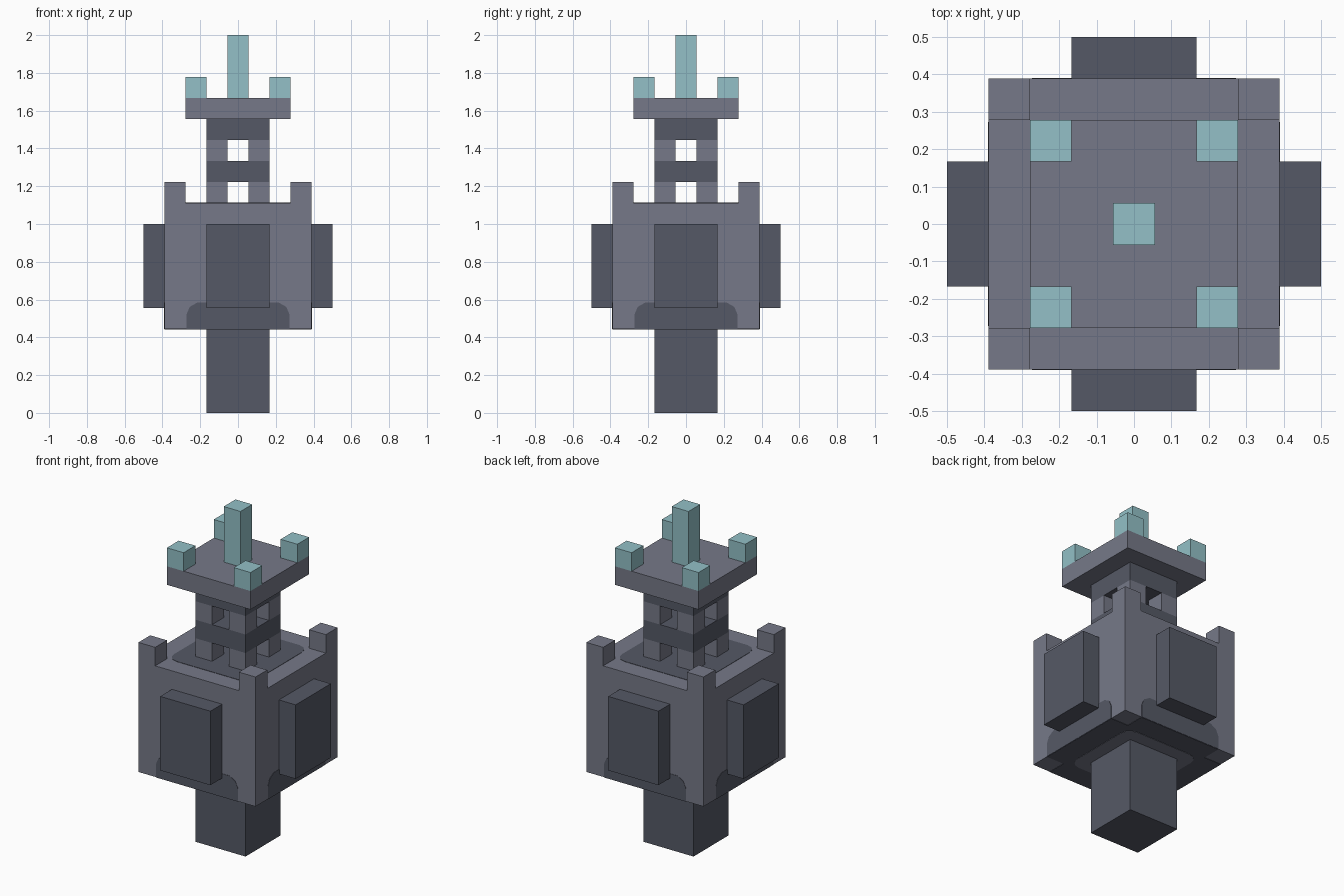
import bpy, bmesh, math
from mathutils import Matrix, Vector

cube = bpy.data.objects.get("Cube")
if cube:
    bpy.data.objects.remove(cube)

U = 1 / 9  # one block


def material(name, rgb):
    lin = [((c / 255 + 0.055) / 1.055) ** 2.4 for c in rgb] + [1]
    m = bpy.data.materials.new(name)
    m.use_nodes = True
    m.diffuse_color = lin
    m.node_tree.nodes["Principled BSDF"].inputs["Base Color"].default_value = lin
    return m


LIGHT = material("light stone", (118, 121, 136))
DARK = material("dark stone", (85, 89, 102))
TEAL = material("pale teal", (147, 192, 199))


def finish(name, bm, mat):
    bmesh.ops.recalc_face_normals(bm, faces=bm.faces)
    mesh = bpy.data.meshes.new(name)
    bm.to_mesh(mesh)
    bm.free()
    mesh.materials.append(mat)
    obj = bpy.data.objects.new(name, mesh)
    bpy.context.collection.objects.link(obj)
    return obj


def block(name, centre, half, z0, z1, mat):
    """Box in block units: centre (x, y), half sizes (x, y), bottom and top."""
    bm = bmesh.new()
    size = Vector((2 * half[0], 2 * half[1], z1 - z0)) * U
    mid = Vector((centre[0], centre[1], (z0 + z1) / 2)) * U
    bmesh.ops.create_cube(bm, size=1, matrix=Matrix.Translation(mid) @ Matrix.Diagonal(size).to_4x4())
    return finish(name, bm, mat)


def corners(name, d, z0, z1, mat):
    """Four one-block posts, one on each corner."""
    for sy, depth in ((-1, "front"), (1, "back")):
        for sx, side in ((-1, "right"), (1, "left")):
            block(f"{name}_{depth}_{side}", (sx * d, sy * d), (0.5, 0.5), z0, z1, mat)


def plate(name, pts, thick, mat, matrix):
    """Thin plate from a 2D outline in block units, raised along local z."""
    bm = bmesh.new()
    face = bm.faces.new([bm.verts.new((x * U, y * U, 0)) for x, y in pts])
    ext = bmesh.ops.extrude_face_region(bm, geom=[face])
    bmesh.ops.translate(bm, vec=(0, 0, thick),
                        verts=[v for v in ext["geom"] if isinstance(v, bmesh.types.BMVert)])
    bm.transform(matrix)
    return finish(name, bm, mat)


def rounded(h, r):
    """Square outline with rounded corners."""
    pts = []
    for i, (sx, sy) in enumerate(((1, 1), (-1, 1), (-1, -1), (1, -1))):
        for k in range(4):
            a = math.radians(90 * i + 30 * k)
            pts.append((sx * (h - r) + r * math.cos(a), sy * (h - r) + r * math.sin(a)))
    return pts


# Base column and main body
block("base_column", (0, 0), (1.5, 1.5), 0, 4, DARK)
block("body", (0, 0), (3.5, 3.5), 4, 10, LIGHT)
corners("body_corner", 3, 10, 11, LIGHT)

# Raised panels and dark lower stains on each side
stain = [(-2.45, 0), (2.45, 0), (2.45, 0.7), (2.3, 1.05), (1.95, 1.25),
         (-1.95, 1.25), (-2.3, 1.05), (-2.45, 0.7)]
for i, side in enumerate(("front", "left", "back", "right")):
    a = math.radians(90 * i)
    c = (4 * math.sin(a), -4 * math.cos(a))
    half = (1.5, 0.5) if i % 2 == 0 else (0.5, 1.5)
    block(f"panel_{side}", c, half, 5, 9, DARK)
    m = (Matrix.Rotation(a, 4, "Z") @ Matrix.Translation((0, -3.5 * U, 4 * U))
         @ Matrix.Rotation(math.pi / 2, 4, "X"))
    plate(f"stain_{side}", stain, 0.002, DARK, m)

# Stains on the top and underside of the body
plate("stain_top", rounded(2.5, 0.6), 0.002, DARK, Matrix.Translation((0, 0, 10 * U)))
cross = [(2.45, 2.45), (2.45, 3.5), (-2.45, 3.5), (-2.45, 2.45), (-3.5, 2.45), (-3.5, -2.45),
         (-2.45, -2.45), (-2.45, -3.5), (2.45, -3.5), (2.45, -2.45), (3.5, -2.45), (3.5, 2.45)]
under = Matrix.Translation((0, 0, 4 * U)) @ Matrix.Rotation(math.pi, 4, "X")
plate("stain_underside", cross, 0.002, DARK, under)
plate("underside_light_ring", rounded(2.25, 0.6), 0.004, LIGHT, under)

# Open tower: posts alternating with solid bands
corners("tower_lower_post", 1, 10, 11, LIGHT)
block("tower_lower_band", (0, 0), (1.5, 1.5), 11, 12, DARK)
corners("tower_upper_post", 1, 12, 13, LIGHT)
block("tower_upper_band", (0, 0), (1.5, 1.5), 13, 14, DARK)

# Top platform with crystals
block("platform", (0, 0), (2.5, 2.5), 14, 15, LIGHT)
corners("crystal", 2, 15, 16, TEAL)
block("crystal_spire", (0, 0), (0.5, 0.5), 15, 18, TEAL)
